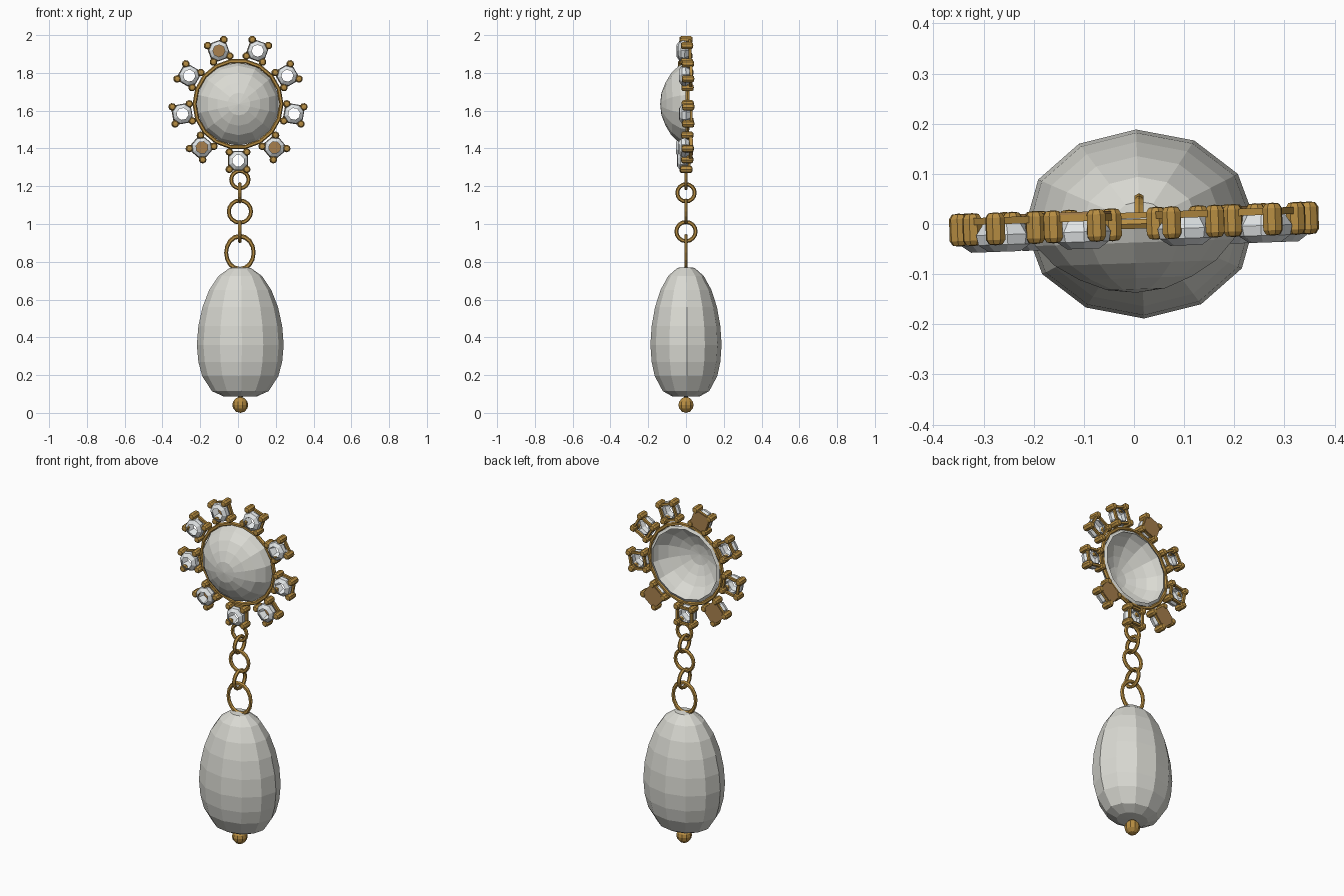
import bpy, bmesh, math
from mathutils import Matrix, Vector

if "Cube" in bpy.data.objects:
    bpy.data.objects.remove(bpy.data.objects["Cube"])


def material(name, rgb):
    m = bpy.data.materials.new(name)
    m.diffuse_color = (*rgb, 1)
    m.use_nodes = True
    m.node_tree.nodes["Principled BSDF"].inputs["Base Color"].default_value = m.diffuse_color
    return m


GOLD = material("gold", (0.48, 0.27, 0.055))
BRONZE = material("bronze", (0.40, 0.22, 0.075))
PEARL = material("pearl", (0.70, 0.70, 0.65))
CRYSTAL = material("crystal", (0.80, 0.83, 0.84))


def finish(name, bm, mat):
    bmesh.ops.recalc_face_normals(bm, faces=bm.faces)
    me = bpy.data.meshes.new(name)
    bm.to_mesh(me)
    bm.free()
    me.materials.append(mat)
    ob = bpy.data.objects.new(name, me)
    bpy.context.collection.objects.link(ob)
    return ob


def lathe(bm, profile, n, mat=Matrix(), start=0.0, closed=False):
    """Revolve (radius, height) points around local z; zero radius makes a pole."""
    rows = []
    for r, h in profile:
        if r == 0:
            rows.append([bm.verts.new(mat @ Vector((0, 0, h)))])
        else:
            rows.append([bm.verts.new(mat @ Vector((
                r * math.cos(start + 2 * math.pi * k / n),
                r * math.sin(start + 2 * math.pi * k / n), h))) for k in range(n)])
    pairs = list(zip(rows, rows[1:]))
    if closed:
        pairs.append((rows[-1], rows[0]))
    for a, b in pairs:
        for k in range(n):
            j = (k + 1) % n
            if len(a) == 1:
                bm.faces.new((a[0], b[k], b[j]))
            elif len(b) == 1:
                bm.faces.new((a[k], a[j], b[0]))
            else:
                bm.faces.new((a[k], a[j], b[j], b[k]))


def torus_profile(R, r, sides):
    return [(R + r * math.cos(2 * math.pi * k / sides),
             r * math.sin(2 * math.pi * k / sides)) for k in range(sides)]


# Local z points to the front (-y)
FACE = Matrix.Rotation(math.pi / 2, 4, 'X')
FLOWER = Matrix.Translation((0, 0, 1.635)) @ Matrix.Rotation(0.035, 4, 'Z') @ FACE

# Hollow centre cabochon, open at the back
bm = bmesh.new()
lathe(bm, [(0, .137), (.06, .13), (.115, .108), (.165, .078), (.203, .037),
           (.221, -.004), (.205, -.012)], 14, FLOWER, math.pi / 2)
finish("cabochon", bm, PEARL)

# Gold bezel wire around the cabochon
bm = bmesh.new()
lathe(bm, torus_profile(.23, .011, 6), 18, FLOWER, closed=True)
finish("bezel", bm, GOLD)

# Nine crystal settings around the centre
prongs, gems, plates = bmesh.new(), bmesh.new(), bmesh.new()
for i in range(9):
    ang = math.radians(-90 + 40 * i)
    M = FLOWER @ Matrix.Rotation(ang, 4, 'Z') @ Matrix.Translation((.3, 0, 0))
    # four prongs
    for sx in (-1, 1):
        for sy in (-1, 1):
            P = M @ Matrix.Translation((sx * .046, sy * .046, 0))
            lathe(prongs, [(0, -.033), (.014, -.031), (.02, -.022), (.02, .022),
                           (.014, .031), (0, .033)], 8, P)
    # side bars joining the prongs
    for k in range(4):
        B = M @ Matrix.Rotation(k * math.pi / 2, 4, 'Z') @ Matrix.Translation((.046, 0, -.016))
        bmesh.ops.create_cube(prongs, size=1, matrix=B @ Matrix.Diagonal((.012, .09, .014, 1)))
    # faceted crystal ring with an open table
    lathe(gems, [(.032, .046), (.052, .032), (.056, .012), (.036, -.018)], 8, M,
          math.pi / 8)
    # solid back plate on three of the settings
    if i in (1, 5, 8):
        bmesh.ops.create_cube(plates, size=1, matrix=M @ Matrix.Translation((0, 0, -.022))
                              @ Matrix.Diagonal((.1, .1, .012, 1)))
finish("crystal_prongs", prongs, GOLD)
finish("crystals", gems, CRYSTAL)
finish("setting_back_plates", plates, BRONZE)

# Chain: alternating front-facing and side-facing links
SIDE = Matrix.Rotation(math.pi / 2, 4, 'Y')
links = [("flower_loop", 1.235, .046, FACE, 1), ("upper_side_link", 1.165, .046, SIDE, 1),
         ("front_link", 1.066, .059, FACE, 1), ("lower_side_link", .96, .051, SIDE, 1),
         ("drop_loop", .848, .073, FACE, 1.2)]
for name, z, R, rot, stretch in links:
    bm = bmesh.new()
    M = Matrix.Translation((.01, 0, z)) @ Matrix.Diagonal((1, 1, stretch, 1)) @ rot
    lathe(bm, torus_profile(R, .0105, 6), 16, M, closed=True)
    finish(name, bm, GOLD)

# Flattened teardrop pearl
bm = bmesh.new()
M = Matrix.Translation((.012, 0, 0)) @ Matrix.Diagonal((1, .82, 1, 1))
lathe(bm, [(0, .085), (.09, .088), (.15, .115), (.202, .195), (.222, .27), (.23, .36),
           (.222, .46), (.2, .56), (.165, .65), (.115, .725), (.055, .768), (0, .772)],
      12, M, math.radians(2))
finish("drop_pearl", bm, PEARL)

# Gold end bead with a short pin into the pearl
bm = bmesh.new()
M = Matrix.Translation((.012, 0, .042))
lathe(bm, [(0, -.042), (.022, -.036), (.038, -.018), (.042, 0), (.038, .018),
           (.022, .036), (.012, .04), (.012, .06), (0, .06)], 10, M)
finish("end_bead", bm, GOLD)
